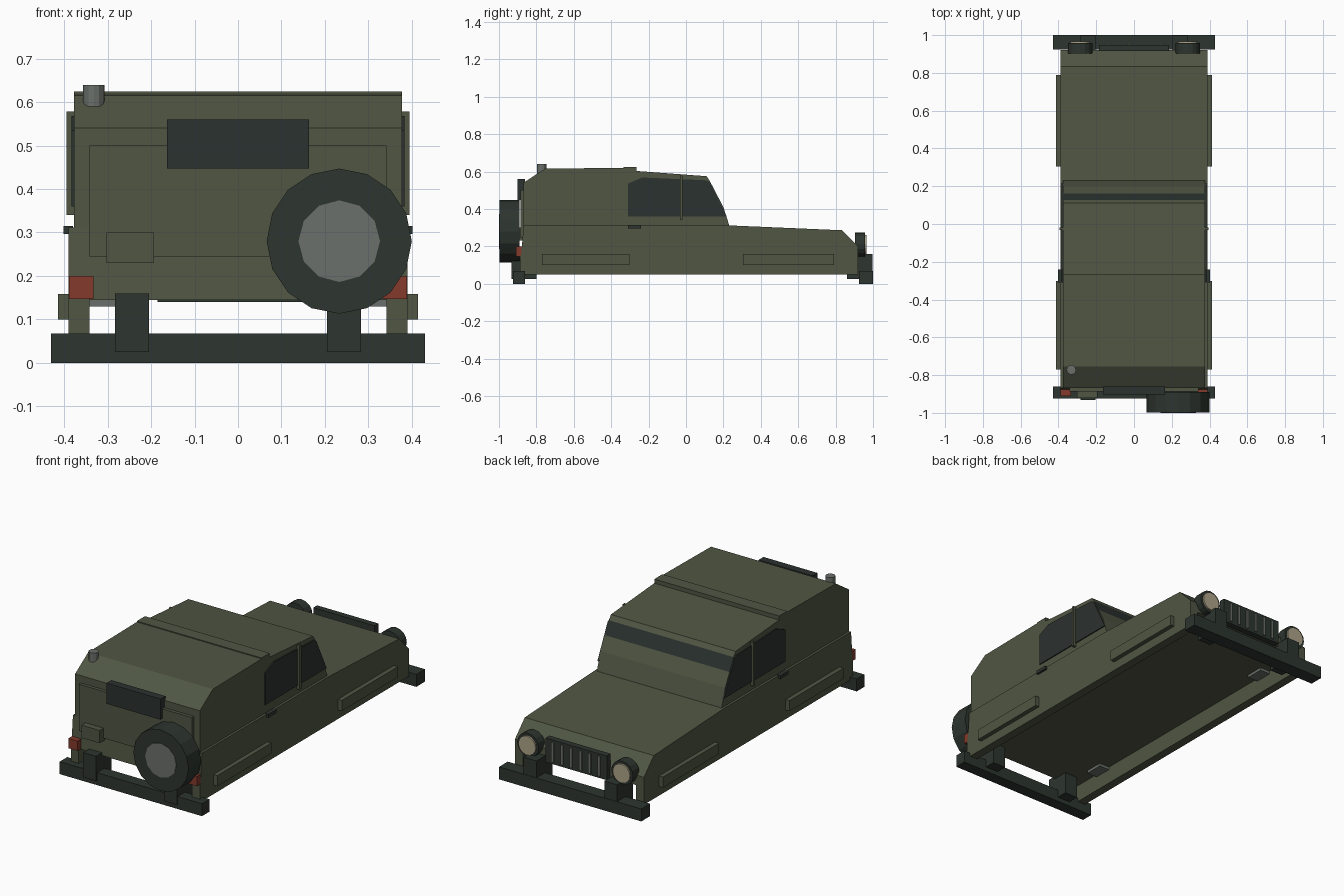
import bpy, bmesh, math
from mathutils import Matrix

if "Cube" in bpy.data.objects:
    bpy.data.objects.remove(bpy.data.objects["Cube"])


def material(name, rgb):
    m = bpy.data.materials.new(name)
    m.diffuse_color = (*rgb, 1)
    m.use_nodes = True
    m.node_tree.nodes["Principled BSDF"].inputs["Base Color"].default_value = m.diffuse_color
    return m


OLIVE = material("olive paint", (0.080, 0.093, 0.057))
DARK = material("dark rubber", (0.026, 0.035, 0.028))
GLASS = material("dark glass", (0.024, 0.032, 0.028))
GRAY = material("gray metal", (0.145, 0.160, 0.145))
RED = material("red lens", (0.23, 0.042, 0.025))
CREAM = material("cream lens", (0.42, 0.37, 0.25))


def finish(name, bm, *mats):
    bmesh.ops.recalc_face_normals(bm, faces=bm.faces)
    me = bpy.data.meshes.new(name)
    bm.to_mesh(me)
    bm.free()
    for m in mats:
        me.materials.append(m)
    ob = bpy.data.objects.new(name, me)
    bpy.context.collection.objects.link(ob)
    return ob


def box(name, x, y, z, mat):
    """Box from (min, max) ranges."""
    bm = bmesh.new()
    bmesh.ops.create_cube(bm, size=1)
    for v in bm.verts:
        for i, r in enumerate((x, y, z)):
            v.co[i] = r[0] if v.co[i] < 0 else r[1]
    return finish(name, bm, mat)


def extrude(name, profile, x0, x1, *mats, rule=None):
    """Side profile of (y, z) points extruded along x."""
    bm = bmesh.new()
    a = [bm.verts.new((x0, y, z)) for y, z in profile]
    b = [bm.verts.new((x1, y, z)) for y, z in profile]
    bm.faces.new(a)
    bm.faces.new(b[::-1])
    n = len(a)
    for i in range(n):
        f = bm.faces.new((a[i], a[(i + 1) % n], b[(i + 1) % n], b[i]))
        if rule and rule(f.calc_center_median()):
            f.material_index = 1
    return finish(name, bm, *mats)


def cylinder(name, centre, r, depth, sides, mat, axis="Y"):
    bm = bmesh.new()
    bmesh.ops.create_cone(bm, cap_ends=True, segments=sides, radius1=r, radius2=r, depth=depth)
    if axis == "Y":
        bm.transform(Matrix.Rotation(math.pi / 2, 4, "X"))
    bm.transform(Matrix.Translation(centre))
    return finish(name, bm, mat)


def span(s, a, b):
    return tuple(sorted((s * a, s * b)))


# Lower body with hood and sloped nose
extrude("lower_body", [(-0.882, 0.145), (-0.868, 0.312), (0.23, 0.312), (0.835, 0.286),
                       (0.92, 0.20), (0.92, 0.145)], -0.39, 0.39, OLIVE)

# Cabin with stepped roof and a dark windscreen band
extrude("cabin", [(-0.868, 0.30), (-0.868, 0.54), (-0.755, 0.615), (-0.265, 0.621), (-0.265, 0.603),
                  (0.11, 0.575), (0.127, 0.55), (0.162, 0.482), (0.20, 0.41), (0.235, 0.30)],
        -0.377, 0.377, OLIVE, GLASS,
        rule=lambda c: c.y > 0.13 and 0.48 < c.z < 0.55)
box("roof_rib", (-0.377, 0.377), (-0.335, -0.265), (0.61, 0.625), OLIVE)

# Parts repeated on the left and right
for s, side in ((-1, "left"), (1, "right")):
    box(f"{side}_side_rail", span(s, 0.342, 0.39), (-0.887, 0.92), (0.05, 0.15), OLIVE)
    extrude(f"{side}_side_window", [(-0.31, 0.36), (-0.31, 0.535), (-0.235, 0.568), (0.112, 0.553),
                                    (0.13, 0.54), (0.218, 0.36)], *span(s, 0.374, 0.383), GLASS)
    box(f"{side}_window_pillar", span(s, 0.37, 0.395), (-0.032, -0.018), (0.34, 0.578), OLIVE)
    box(f"{side}_door_handle", span(s, 0.38, 0.402), (-0.31, -0.24), (0.296, 0.315), DARK)
    for tag, y in (("rear", (-0.77, -0.303)), ("front", (0.305, 0.79))):
        box(f"{side}_{tag}_side_step", span(s, 0.38, 0.414), y, (0.10, 0.158), OLIVE)
    box(f"{side}_tail_light", span(s, 0.333, 0.389), (-0.91, -0.87), (0.147, 0.20), RED)
    # Bumper brackets
    box(f"{side}_rear_bracket", span(s, 0.205, 0.283), (-0.932, -0.80), (0.025, 0.16), DARK)
    box(f"{side}_front_bracket", span(s, 0.205, 0.283), (0.86, 0.998), (0.025, 0.16), DARK)
    # Small plates under the floor
    for tag, y in (("rear", -0.66), ("front", 0.64)):
        box(f"{side}_{tag}_floor_plate", span(s, 0.28, 0.342), (y - 0.05, y + 0.05), (0.13, 0.147), GRAY)
    # Headlights
    cylinder(f"{side}_headlight_ring", (s * 0.285, 0.93, 0.21), 0.065, 0.055, 16, DARK)
    cylinder(f"{side}_headlight_lens", (s * 0.285, 0.945, 0.21), 0.052, 0.042, 16, CREAM)

# Bumpers
box("rear_bumper", (-0.43, 0.43), (-0.925, -0.86), (0, 0.068), DARK)
box("front_bumper", (-0.43, 0.43), (0.925, 1.0), (0, 0.068), DARK)

# Grille with vertical slats
box("grille", (-0.185, 0.185), (0.915, 0.948), (0.14, 0.272), DARK)
for i in range(6):
    x = -0.14 + i * 0.056
    box(f"grille_slat_{i + 1}", (x - 0.007, x + 0.007), (0.94, 0.954), (0.152, 0.26), GRAY)

# Tailgate details
box("tailgate_panel", (-0.342, 0.342), (-0.886, -0.86), (0.245, 0.50), OLIVE)
box("rear_window", (-0.163, 0.163), (-0.902, -0.86), (0.447, 0.56), GLASS)
box("rear_plate", (-0.303, -0.193), (-0.92, -0.87), (0.23, 0.30), OLIVE)

# Spare wheel
cylinder("spare_tyre", (0.233, -0.944, 0.28), 0.167, 0.108, 16, DARK)
cylinder("spare_rim", (0.233, -0.945, 0.28), 0.094, 0.11, 12, GRAY)

# Roof vent pipe
cylinder("roof_pipe", (-0.332, -0.772, 0.615), 0.025, 0.05, 12, GRAY, axis="Z")
